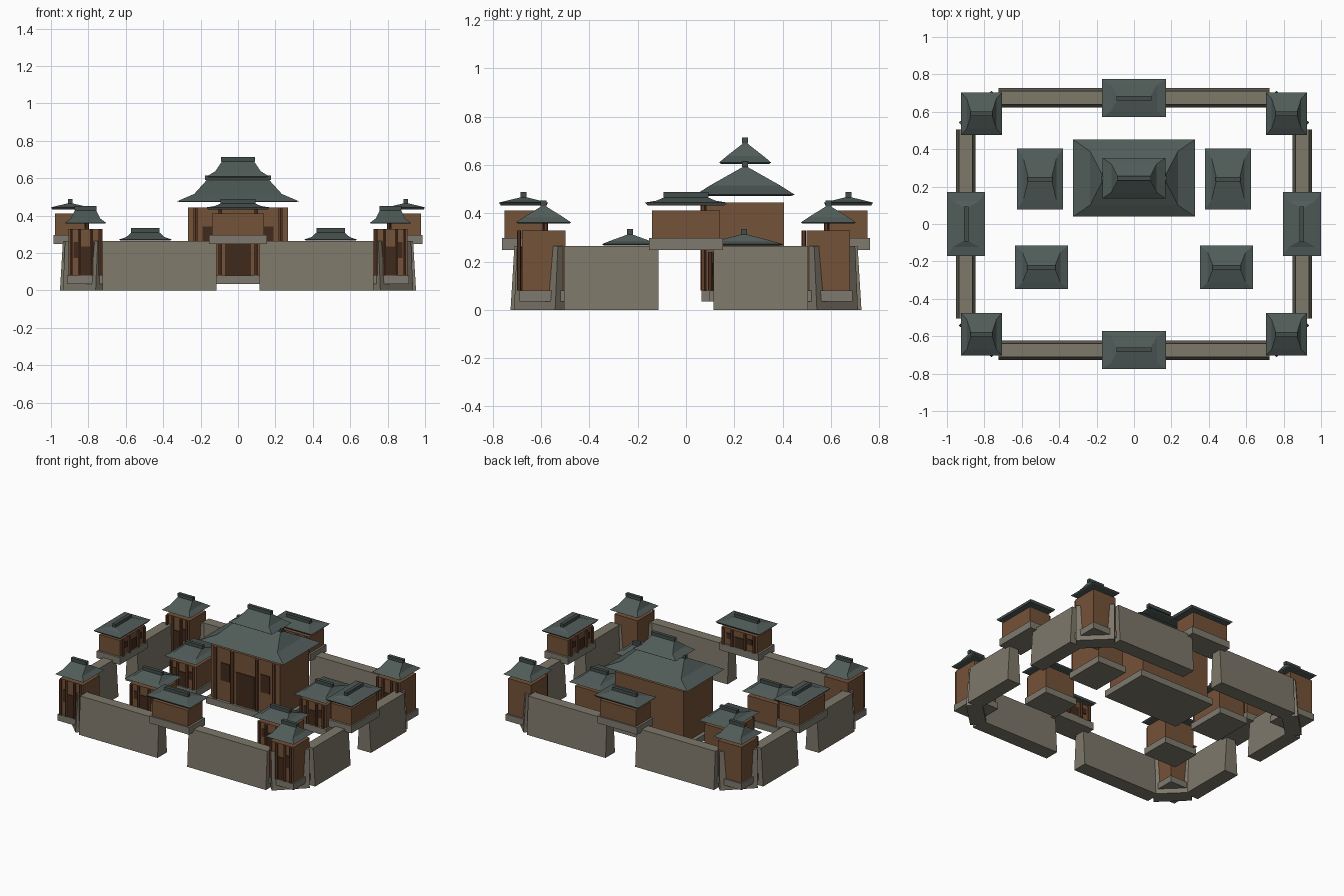
import bpy
import math
from mathutils import Matrix, Vector

if "Cube" in bpy.data.objects:
    bpy.data.objects.remove(bpy.data.objects["Cube"])


def material(name, r, g, b):
    m = bpy.data.materials.new(name)
    lin = [((c / 255 + 0.055) / 1.055) ** 2.4 for c in (r, g, b)]
    m.diffuse_color = (*lin, 1)
    m.use_nodes = True
    m.node_tree.nodes["Principled BSDF"].inputs["Base Color"].default_value = m.diffuse_color
    return m


STONE = material("wall stone", 126, 120, 106)
BASE = material("base stone", 126, 122, 110)
WOOD = material("brown timber", 116, 82, 56)
POST = material("red brown post", 98, 62, 42)
DARK = material("dark opening", 64, 42, 28)
TILE = material("grey green tile", 80, 92, 89)
RIDGE = material("dark ridge tile", 66, 77, 74)


def mesh(name, verts, faces, mat, mtx):
    me = bpy.data.meshes.new(name)
    me.from_pydata([mtx @ Vector(v) for v in verts], [], faces)
    me.materials.append(mat)
    ob = bpy.data.objects.new(name, me)
    bpy.context.collection.objects.link(ob)
    return ob


def loft(name, rings, mat, mtx):
    """Stack of rectangles (half x, half y, z) skinned into a closed solid."""
    verts, faces = [], []
    for hx, hy, z in rings:
        verts += [(-hx, -hy, z), (hx, -hy, z), (hx, hy, z), (-hx, hy, z)]
    for r in range(len(rings) - 1):
        for i in range(4):
            a, b = r * 4 + i, r * 4 + (i + 1) % 4
            faces.append((a, b, b + 4, a + 4))
    n = len(verts)
    faces += [(3, 2, 1, 0), (n - 4, n - 3, n - 2, n - 1)]
    return mesh(name, verts, faces, mat, mtx)


def box(name, cx, cy, hx, hy, z0, z1, mat, mtx):
    return loft(name, [(hx, hy, z0), (hx, hy, z1)], mat,
                mtx @ Matrix.Translation((cx, cy, 0)))


def post(name, x, y, r, z0, z1, mtx, n=6):
    ring = [(x + r * math.sin(i * math.tau / n), y - r * math.cos(i * math.tau / n))
            for i in range(n)]
    verts = [(*p, z0) for p in ring] + [(*p, z1) for p in ring]
    faces = [(i, (i + 1) % n, (i + 1) % n + n, i + n) for i in range(n)]
    faces += [tuple(reversed(range(n))), tuple(range(n, 2 * n))]
    mesh(name, verts, faces, POST, mtx)


def roof(name, w, d, z0, z1, mtx, lip=0.005, ridge_h=0.02):
    """Flared hip roof with a ridge beam along its local x axis."""
    loft(name + "_roof", [(w * 0.93, d * 0.93, z0 - lip), (w, d, z0),
                          (w * 0.72, d * 0.70, z0 + (z1 - z0) * 0.33),
                          (w * 0.50, 0.004, z1)], TILE, mtx)
    box(name + "_ridge", 0, 0, w * 0.54, 0.012, z1 - 0.003, z1 + ridge_h, RIDGE, mtx)


def building(name, x, y, w, d, z, eave, top, angle=0, base_h=0.045, lip=0.005):
    """Hall on a stone base; w, d are body half sizes, local -y is the front."""
    m = Matrix.Translation((x, y, 0)) @ Matrix.Rotation(angle, 4, 'Z')
    z0, z1 = z + base_h, eave - 0.033
    h = z1 - z0
    box(name + "_base", 0, 0, w * 1.1, d * 1.12, z, z0, BASE, m)
    box(name + "_body", 0, 0, w, d, z0, z1, WOOD, m)
    # door and windows as thin plates
    box(name + "_door", 0, -d - 0.002, w * 0.26, 0.003, z0, z0 + h * 0.62, DARK, m)
    for s in (-1, 1):
        box(name + "_window", s * w * 0.58, -d - 0.002, w * 0.13, 0.003,
            z0 + h * 0.38, z0 + h * 0.72, DARK, m)
    # front posts
    r = 0.009 + 0.015 * (w - 0.09)
    for f in (-0.85, -0.36, 0.36, 0.85):
        post(name + "_post", f * w, -d - 0.012, r, z0, z1, m)
    roof(name, w * 1.22, d * 1.27, eave, top, m, lip)
    return m


def wall(name, a, b):
    """Battered wall between two plan points."""
    dx, dy = b[0] - a[0], b[1] - a[1]
    m = Matrix.Translation(((a[0] + b[0]) / 2, (a[1] + b[1]) / 2, 0)) \
        @ Matrix.Rotation(math.atan2(dy, dx), 4, 'Z')
    half = math.hypot(dx, dy) / 2
    loft(name, [(half, 0.052, 0), (half, 0.036, 0.265)], STONE, m)


# ring wall with chamfered corners, and corner towers
for sx in (-1, 1):
    for sy in (-1, 1):
        wall("long_wall", (sx * 0.115, sy * 0.675), (sx * 0.725, sy * 0.675))
        wall("side_wall", (sx * 0.90, sy * 0.113), (sx * 0.90, sy * 0.505))
        wall("corner_wall", (sx * 0.725, sy * 0.675), (sx * 0.90, sy * 0.505))
        building("corner_tower", sx * 0.815, sy * 0.59, 0.09, 0.09, 0.035, 0.362, 0.432)

# gatehouses bridging the wall gaps, all facing the courtyard
for i, (x, y) in enumerate([(0, 0.673), (-0.898, 0), (0, -0.673), (0.898, 0)]):
    building("gatehouse", x, y, 0.14, 0.08, 0.248, 0.444, 0.468,
             angle=i * math.pi / 2, base_h=0.05, lip=0.012)

# courtyard pavilions
for sx in (-1, 1):
    building("front_pavilion", sx * 0.495, -0.232, 0.116, 0.092, 0.035, 0.272, 0.314)
    building("rear_pavilion", sx * 0.503, 0.24, 0.101, 0.128, 0.035, 0.272, 0.314)

# main hall with a second roof tier
m = building("main_hall", 0, 0.245, 0.267, 0.162, 0.035, 0.477, 0.595)
roof("upper_tier", 0.168, 0.108, 0.61, 0.693, m)
